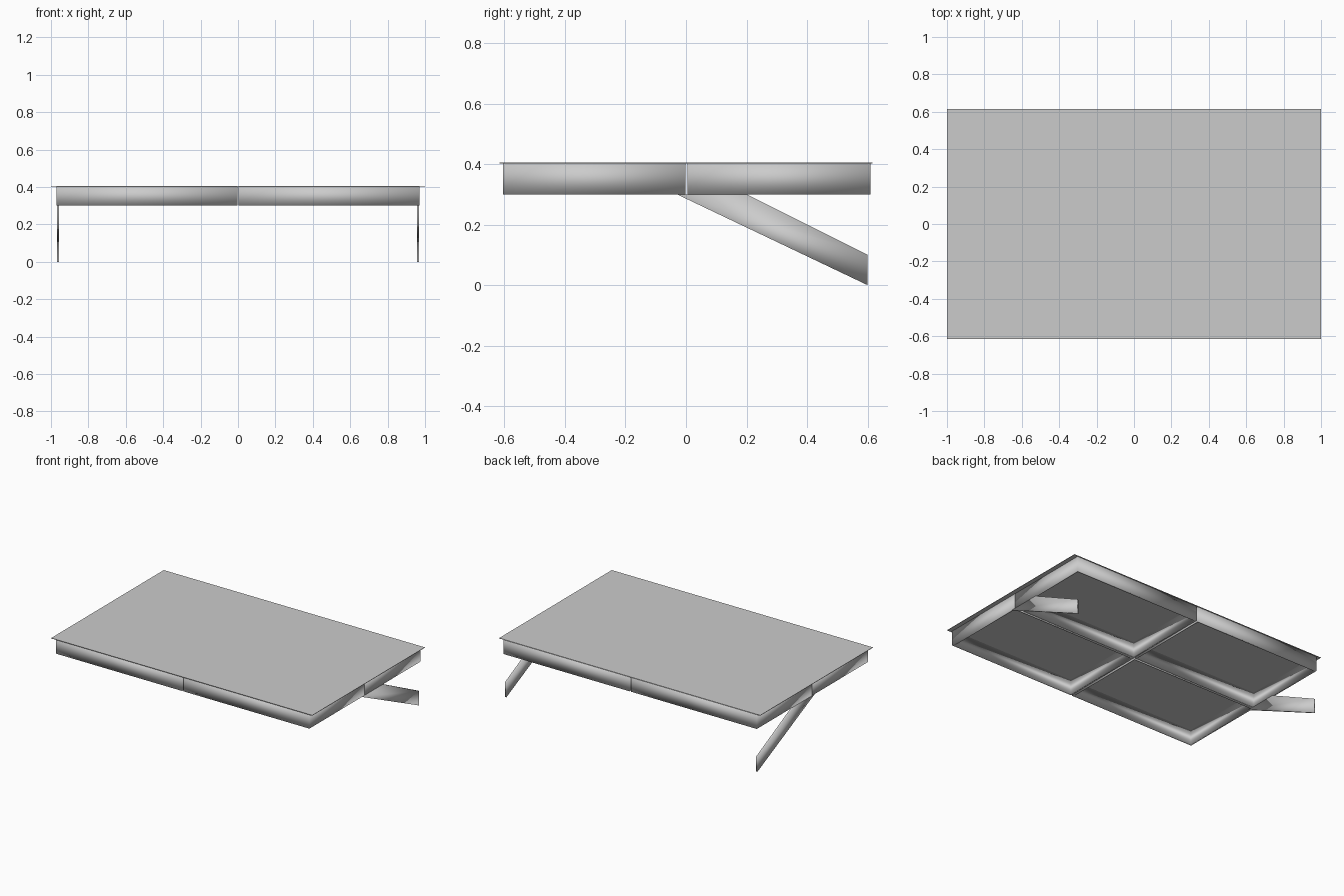
import bpy
import bmesh

cube = bpy.data.objects.get("Cube")
if cube:
    bpy.data.objects.remove(cube, do_unlink=True)

steel = bpy.data.materials.new("grey_steel")
steel.use_nodes = True
GREY = (0.6, 0.6, 0.6, 1)
steel.diffuse_color = GREY
steel.node_tree.nodes["Principled BSDF"].inputs["Base Color"].default_value = GREY


def finish(name, bm, smooth):
    bmesh.ops.recalc_face_normals(bm, faces=bm.faces)
    mesh = bpy.data.meshes.new(name)
    bm.to_mesh(mesh)
    bm.free()
    mesh.materials.append(steel)
    for face in mesh.polygons:
        face.use_smooth = smooth
    obj = bpy.data.objects.new(name, mesh)
    bpy.context.collection.objects.link(obj)
    return obj


def prism(name, profile, offset, smooth):
    """Extrude a closed outline along the offset vector."""
    bm = bmesh.new()
    base = bm.faces.new([bm.verts.new(p) for p in profile])
    top = bmesh.ops.extrude_face_region(bm, geom=[base], use_keep_orig=True)["geom"]
    bmesh.ops.translate(bm, vec=offset,
                        verts=[v for v in top if isinstance(v, bmesh.types.BMVert)])
    return finish(name, bm, smooth)


def rectangle(x0, x1, y0, y1, z):
    return [(x0, y0, z), (x1, y0, z), (x1, y1, z), (x0, y1, z)]


def frame(name, x0, x1, y0, y1, z0, z1, wall):
    """Rectangular ring of upright walls, open above and below."""
    bm = bmesh.new()
    loops = []
    for inset, z in ((0, z0), (0, z1), (wall, z1), (wall, z0)):
        ring = rectangle(x0 + inset, x1 - inset, y0 + inset, y1 - inset, z)
        loops.append([bm.verts.new(p) for p in ring])
    for a, b in zip(loops, loops[1:] + loops[:1]):
        for i in range(4):
            j = (i + 1) % 4
            bm.faces.new((a[i], a[j], b[j], b[i]))
    return finish(name, bm, True)


WALL = 0.012
BOTTOM, TOP = 0.3, 0.402

# Thin deck sheet
prism("deck_sheet", rectangle(-1, 1, -0.616, 0.616, TOP), (0, 0, 0.003), False)

# Four frames with narrow gaps between them
for side, x0, x1 in (("right", -0.97, -0.004), ("left", 0.004, 0.97)):
    frame("front_" + side + "_frame", x0, x1, -0.604, -0.001, BOTTOM, TOP, WALL)
    frame("back_" + side + "_frame", x0, x1, 0.005, 0.61, BOTTOM, TOP, WALL)

# Slanted legs, flush with the outer side walls
for side, x in (("right", -0.968), ("left", 0.968 - WALL)):
    outline = [(x, -0.03, BOTTOM), (x, 0.2, BOTTOM), (x, 0.6, 0.1), (x, 0.6, 0)]
    prism(side + "_leg", outline, (WALL, 0, 0), True)
